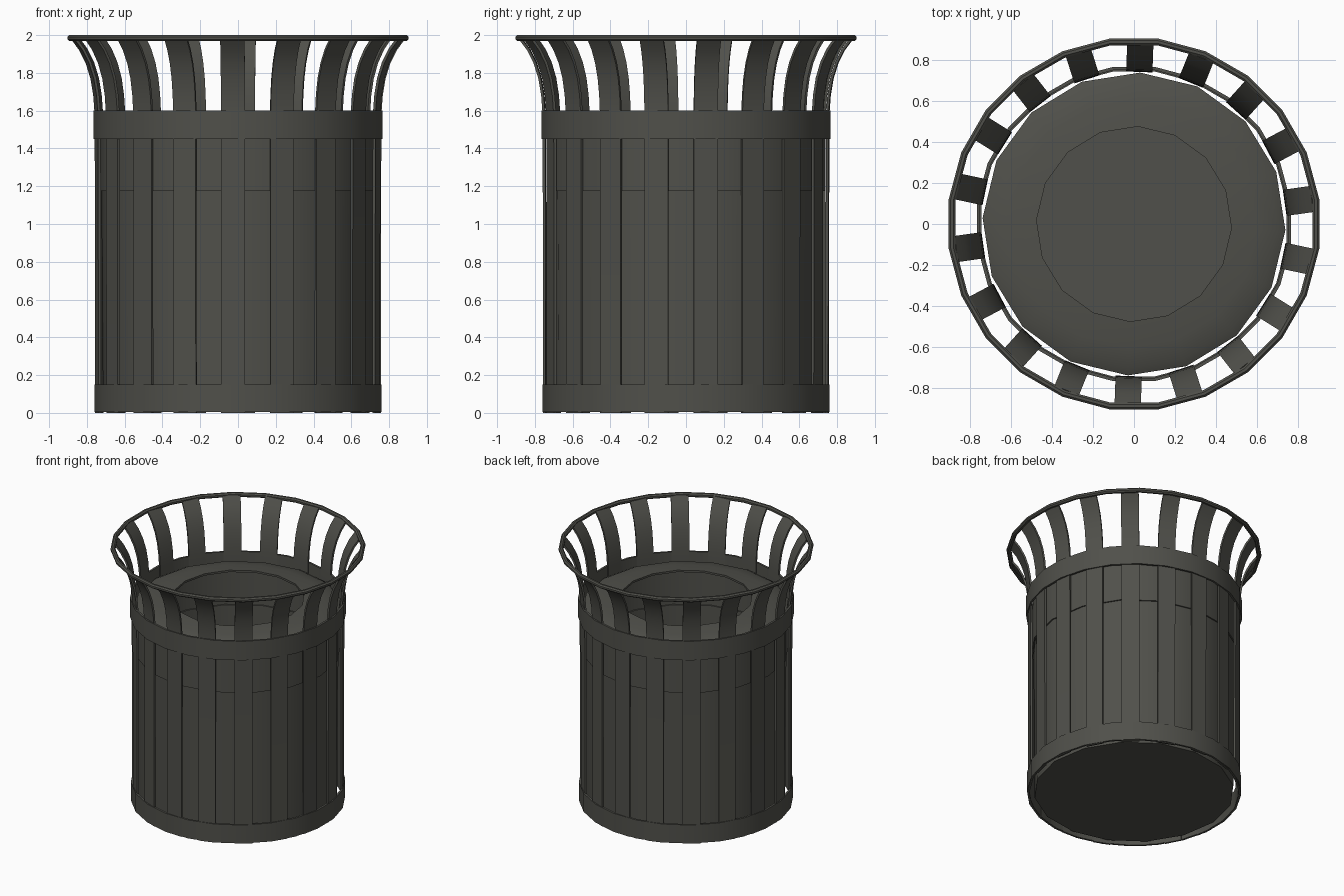
import bpy, bmesh, math

if "Cube" in bpy.data.objects:
    bpy.data.objects.remove(bpy.data.objects["Cube"])

metal = bpy.data.materials.new("dark_olive_grey_metal")
metal.diffuse_color = (0.08, 0.08, 0.069, 1)
metal.use_nodes = True
metal.node_tree.nodes["Principled BSDF"].inputs["Base Color"].default_value = metal.diffuse_color


def finish(name, bm, angle=40):
    bmesh.ops.remove_doubles(bm, verts=bm.verts, dist=1e-5)
    bmesh.ops.recalc_face_normals(bm, faces=bm.faces)
    mesh = bpy.data.meshes.new(name)
    bm.to_mesh(mesh)
    bm.free()
    mesh.materials.append(metal)
    ob = bpy.data.objects.new(name, mesh)
    bpy.context.collection.objects.link(ob)
    bpy.ops.object.select_all(action='DESELECT')
    ob.select_set(True)
    bpy.context.view_layer.objects.active = ob
    bpy.ops.object.shade_smooth_by_angle(angle=math.radians(angle))
    return ob


def lathe(name, profile, sides, phase, closed=True):
    """Turn an (r, z) profile round the z axis."""
    bm = bmesh.new()
    rings = []
    for i in range(sides):
        a = math.radians(phase) + 2 * math.pi * i / sides
        rings.append([bm.verts.new((r * math.cos(a), r * math.sin(a), z)) for r, z in profile])
    n = len(profile)
    for i in range(sides):
        p, q = rings[i], rings[(i + 1) % sides]
        for j in range(n if closed else n - 1):
            k = (j + 1) % n
            bm.faces.new((p[j], q[j], q[k], p[k]))
    return finish(name, bm)


def band(name, r, z0, z1, thick):
    return lathe(name, [(r - thick, z0), (r, z0), (r, z1), (r - thick, z1)], 24, 7.5)


# Hoops round the slats
band("lower_band", 0.766, 0.005, 0.15, 0.016)
band("upper_band", 0.772, 1.45, 1.60, 0.016)

# Rounded top rim
rim = [(0.894 + 0.018 * math.cos(math.radians(22.5 + 45 * k)),
        1.984 + 0.0173 * math.sin(math.radians(22.5 + 45 * k))) for k in range(8)]
lathe("top_rim", rim, 24, 7.5)

# Flared vertical slats
curve = [(0.755, 0.0), (0.757, 1.45), (0.759, 1.60), (0.765, 1.68), (0.780, 1.77),
         (0.805, 1.85), (0.840, 1.92), (0.885, 1.98)]
HALF, THICK = 0.064, 0.014
bm = bmesh.new()
for i in range(18):
    a = math.radians(8 + 20 * i)
    c, s = math.cos(a), math.sin(a)
    rows = []
    for j, (r, z) in enumerate(curve):
        r0, z0 = curve[max(j - 1, 0)]
        r1, z1 = curve[min(j + 1, len(curve) - 1)]
        d = math.hypot(r1 - r0, z1 - z0)
        ri, zi = r - THICK * (z1 - z0) / d, z + THICK * (r1 - r0) / d
        if j == 0:
            zi = z
        rows.append([bm.verts.new((rr * c - t * s, rr * s + t * c, zz))
                     for rr, zz, t in ((r, z, -HALF), (r, z, HALF), (ri, zi, HALF), (ri, zi, -HALF))])
    for p, q in zip(rows, rows[1:]):
        for k in range(4):
            m = (k + 1) % 4
            bm.faces.new((p[k], p[m], q[m], q[k]))
    bm.faces.new(rows[0][::-1])
    bm.faces.new(rows[-1])
finish("slats", bm)

# Inner bin: open cup with a closed floor
lathe("inner_liner", [(0, 0.012), (0.715, 0.012), (0.724, 1.20), (0.714, 1.20), (0.705, 0.022), (0, 0.022)],
      16, -2.3, closed=False)

# Lid with a round opening and an overhanging skirt
lathe("lid", [(0.738, 1.175), (0.738, 1.53), (0.70, 1.55), (0.60, 1.57), (0.475, 1.583),
              (0.475, 1.568), (0.60, 1.555), (0.69, 1.54), (0.728, 1.52), (0.728, 1.175)], 16, -2.3)
